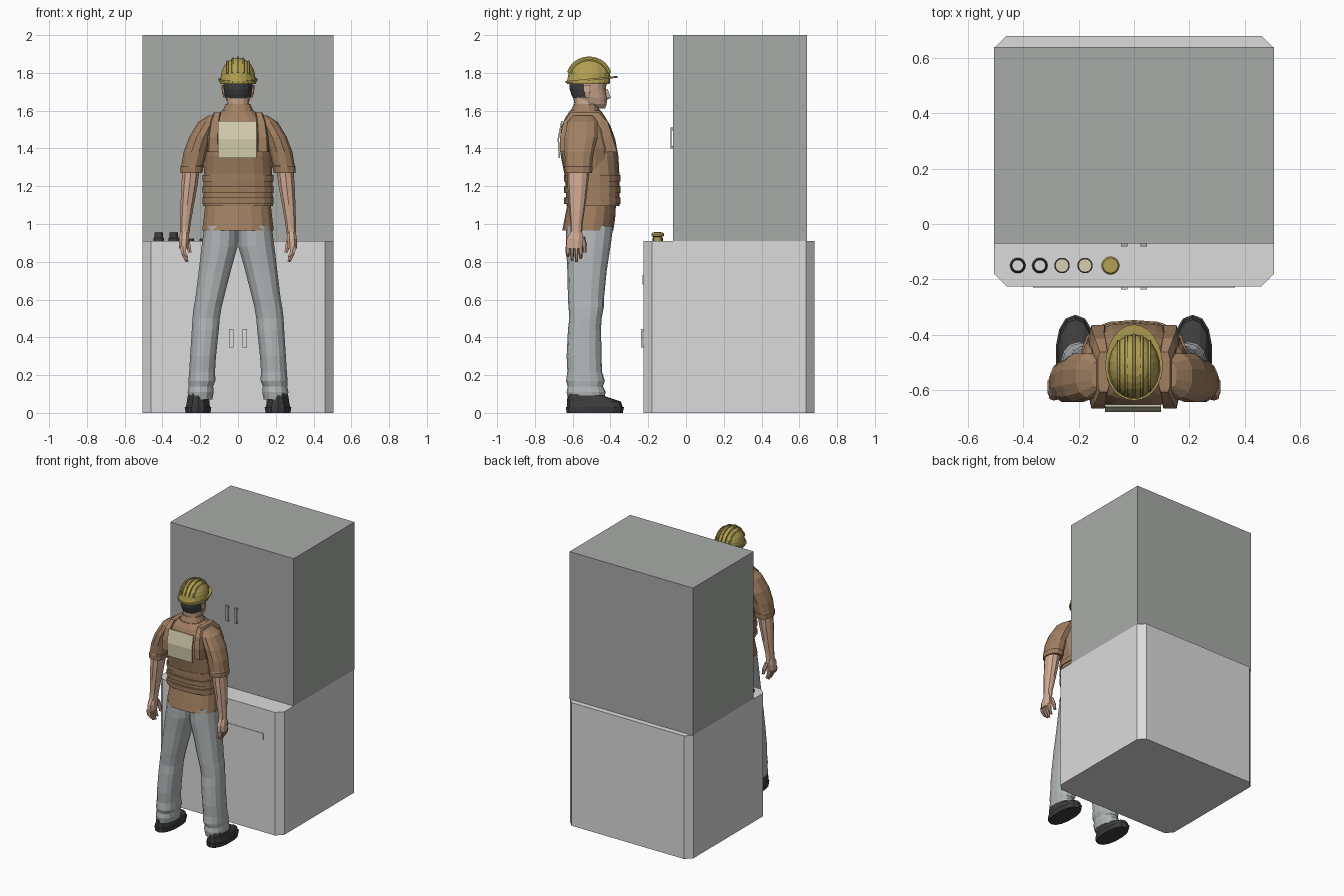
import bpy, bmesh, math

def mat(name, r, g, b):
    m = bpy.data.materials.new(name)
    lin = [((c + 0.055) / 1.055) ** 2.4 for c in (r, g, b)]
    m.diffuse_color = (*lin, 1)
    return m

LIGHT = mat("light_grey", .86, .86, .86)
GREY = mat("mid_grey", .66, .67, .66)
BLACK = mat("black", .24, .24, .24)
YELLOW = mat("yellow", .70, .63, .33)
BROWN = mat("brown", .63, .50, .38)
JEAN = mat("trouser_grey", .69, .71, .71)
SKIN = mat("skin", .82, .67, .58)
CREAM = mat("cream", .84, .81, .69)

def skin_rings(name, rings, *mats, rule=None):
    """Join matching point rings into a closed solid."""
    bm = bmesh.new()
    vs = [[bm.verts.new(p) for p in r] for r in rings]
    n = len(vs[0])
    for a, b in zip(vs, vs[1:]):
        for i in range(n):
            j = (i + 1) % n
            bm.faces.new((a[i], a[j], b[j], b[i]))
    bm.faces.new(vs[0][::-1])
    bm.faces.new(vs[-1])
    bmesh.ops.recalc_face_normals(bm, faces=bm.faces)
    if rule:
        for f in bm.faces:
            f.material_index = rule(f.calc_center_median())
    me = bpy.data.meshes.new(name)
    bm.to_mesh(me)
    bm.free()
    for m in mats:
        me.materials.append(m)
    ob = bpy.data.objects.new(name, me)
    bpy.context.collection.objects.link(ob)
    return ob

def oval(z, x0, x1, y0, y1, n=14, p=2.3):
    pts = []
    for i in range(n):
        a = 2 * math.pi * (i + .5) / n
        c, s = math.cos(a), math.sin(a)
        pts.append(((x0 + x1) / 2 + (x1 - x0) / 2 * math.copysign(abs(c) ** (2 / p), c),
                    (y0 + y1) / 2 + (y1 - y0) / 2 * math.copysign(abs(s) ** (2 / p), s), z))
    return pts

def loft(name, rows, *mats, n=14, p=2.3, rule=None):
    return skin_rings(name, [oval(*r, n=n, p=p) for r in rows], *mats, rule=rule)

def pair(name, rows, m, **kw):
    loft("right_" + name, rows, m, **kw)
    loft("left_" + name, [(z, -b, -a, c, d) for z, a, b, c, d in rows], m, **kw)

def centred(rows):
    return [(z, -rx, rx, y0, y1) for z, rx, y0, y1 in rows]

def box(name, x0, x1, y0, y1, z0, z1, m):
    return skin_rings(name, [[(x0, y0, z), (x1, y0, z), (x1, y1, z), (x0, y1, z)] for z in (z0, z1)], m)

def disc(name, x, y, rows, m, n=20):
    return loft(name, [(z, x - r, x + r, y - r, y + r) for z, r in rows], m, n=n, p=2)

# cabinet: chamfered base and plain upper box
W, F, B, C = .505, -.225, .68, .045
plan = [(-W + C, F), (W - C, F), (W, F + C), (W, B - C), (W - C, B), (-W + C, B), (-W, B - C), (-W, F + C)]
skin_rings("base_cabinet", [[(x, y, z) for x, y in plan] for z in (0, .91)], LIGHT)
box("upper_cabinet", -W, W, -.07, .64, .91, 2, GREY)
box("drawer_panel", -.365, .365, F - .004, F + .002, .68, .73, LIGHT)

# door handles: bar on two posts
for x in (-.035, .035):
    for tag, y, z0, z1, m in (("lower", F, .345, .445, LIGHT), ("upper", -.07, 1.40, 1.51, GREY)):
        box(tag + "_handle_bar", x - .012, x + .012, y - .012, y - .006, z0, z1, m)
        for z in (z0, z1 - .014):
            box(tag + "_handle_post", x - .012, x + .012, y - .008, y + .002, z, z + .014, m)

# control knobs along the ledge
for x in (-.42, -.34):
    disc("selector_knob", x, -.15, [(.91, .028), (.925, .028), (.93, .024), (.955, .022)], BLACK)
    disc("selector_cap", x, -.15, [(.953, .019), (.957, .019)], LIGHT)
for x in (-.26, -.177):
    disc("push_button_collar", x, -.15, [(.91, .028), (.92, .028)], BLACK)
    disc("push_button", x, -.15, [(.918, .025), (.926, .024)], CREAM)
disc("stop_button", -.085, -.15, [(.91, .022), (.932, .022), (.936, .033), (.948, .033), (.956, .027)], YELLOW)

# trousers and shoes
pair("trouser_leg", [
    (.99, 0, .18, -.635, -.385), (.88, 0, .195, -.635, -.40), (.75, .037, .21, -.628, -.42),
    (.60, .075, .228, -.625, -.435), (.56, .085, .236, -.622, -.435), (.50, .095, .243, -.618, -.447),
    (.44, .10, .246, -.625, -.45), (.30, .115, .255, -.632, -.447), (.22, .12, .26, -.628, -.445),
    (.17, .118, .264, -.635, -.43), (.14, .13, .262, -.626, -.44), (.11, .127, .268, -.632, -.425),
    (.07, .135, .265, -.625, -.435)], JEAN)
pair("shoe", [
    (0, .145, .278, -.632, -.335), (.03, .14, .284, -.636, -.328), (.032, .147, .277, -.63, -.335),
    (.06, .15, .272, -.63, -.345), (.085, .155, .268, -.628, -.42), (.115, .16, .262, -.62, -.47)], BLACK)

# torso
loft("shirt", centred([
    (.965, .192, -.655, -.385), (1.03, .184, -.643, -.375), (1.12, .174, -.625, -.37),
    (1.25, .176, -.635, -.37), (1.40, .20, -.65, -.375), (1.50, .195, -.652, -.405),
    (1.56, .145, -.64, -.43), (1.60, .085, -.615, -.455)]), BROWN, n=18)
loft("collar", centred([(1.56, .10, -.63, -.445), (1.60, .082, -.61, -.455), (1.635, .068, -.593, -.47)]), BROWN)
loft("vest", centred([
    (1.095, .188, -.633, -.352), (1.18, .185, -.635, -.352), (1.27, .183, -.645, -.353),
    (1.36, .178, -.663, -.358), (1.45, .166, -.668, -.375), (1.52, .15, -.658, -.40),
    (1.57, .12, -.635, -.43), (1.60, .085, -.61, -.45)]), BROWN, n=18, p=2.8)
for z in (1.105, 1.165, 1.225):
    loft("vest_strap", centred([(z, .191, -.645, -.347), (z + .035, .191, -.647, -.347)]), BROWN, n=18, p=2.8)
pair("shoulder_strap", [
    (1.38, .095, .165, -.672, -.36), (1.46, .098, .162, -.672, -.385),
    (1.54, .095, .15, -.652, -.41), (1.59, .09, .13, -.61, -.46)], BROWN, n=8, p=5)
skin_rings("back_reflector", [[(-.105, y, z), (.098, y, z), (.098, y + .008, z), (-.105, y + .008, z)]
                              for z, y in ((1.35, -.674), (1.45, -.68), (1.545, -.661))], CREAM)

# arms and hands
pair("sleeve", [
    (1.575, .09, .155, -.60, -.49), (1.54, .10, .212, -.63, -.465), (1.46, .14, .26, -.645, -.465),
    (1.38, .165, .29, -.645, -.485), (1.31, .183, .302, -.642, -.495), (1.305, .18, .306, -.645, -.492),
    (1.27, .188, .306, -.643, -.495)], BROWN, n=12)
pair("forearm", [
    (1.30, .20, .295, -.63, -.51), (1.20, .213, .302, -.627, -.52), (1.10, .232, .306, -.62, -.532),
    (1.0, .25, .308, -.612, -.548), (.95, .256, .308, -.612, -.55)], SKIN, n=10)
pair("palm", [(.965, .26, .306, -.61, -.55), (.92, .256, .314, -.635, -.54), (.87, .262, .314, -.638, -.545)], SKIN, n=8)
for i, tip in enumerate((.825, .805, .80, .815)):
    y = -.637 + i * .023
    pair("finger", [(.88, .275, .31, y, y + .022), (.845, .272, .302, y, y + .021),
                    (tip, .262, .28, y + .004, y + .018)], SKIN, n=6)
pair("thumb", [(.935, .262, .295, -.56, -.535), (.89, .25, .28, -.55, -.525), (.85, .245, .265, -.548, -.528)], SKIN, n=6)

# head, with hair on the back of the skull
loft("neck", centred([(1.56, .065, -.60, -.47), (1.62, .06, -.588, -.475), (1.69, .06, -.60, -.48)]), SKIN)
loft("head", centred([
    (1.612, .03, -.50, -.428), (1.635, .054, -.56, -.42), (1.67, .068, -.60, -.418),
    (1.685, .071, -.607, -.422), (1.715, .076, -.616, -.425), (1.745, .078, -.618, -.42),
    (1.78, .078, -.615, -.42)]), SKIN, BLACK, n=18,
    rule=lambda c: int(c.z > 1.67 and c.y < -.525))
skin_rings("nose", [[(-w, -.43, z), (w, -.43, z), (w * .4, y, z), (-w * .4, y, z)]
                    for z, w, y in ((1.66, .015, -.415), (1.668, .017, -.398), (1.715, .009, -.415))], SKIN)
pair("ear", [(1.67, .066, .078, -.53, -.51), (1.70, .07, .086, -.54, -.505), (1.735, .072, .088, -.54, -.50)], SKIN, n=8)

# hard hat: band, dome, tilted brim, ridges
HY, HZ, RX, RY = -.513, 1.775, .092, .114
loft("hat_band", centred([(1.742, .096, -.63, -.405), (1.75, .098, -.633, -.40), (1.79, .09, -.624, -.404)]),
     YELLOW, n=20, p=2)
dome = []
for i in range(7):
    a = math.radians(i * 14)
    r = math.cos(a)
    dome.append((HZ + .105 * math.sin(a), RX * r, HY - RY * r, HY + RY * r))
loft("hat_dome", centred(dome), YELLOW, n=20, p=2)
rim = [(.104 * math.cos(a), HY + (.15 if math.sin(a) > 0 else .125) * math.sin(a))
       for a in (2 * math.pi * i / 24 for i in range(24))]
skin_rings("hat_brim", [[(x, y, 1.764 + .1 * (y - HY) + h) for x, y in rim] for h in (-.005, .005)], YELLOW)
for x in (-.056, -.028, 0, .028, .056):
    k = math.sqrt(1 - (x / RX) ** 2)
    rings = []
    for i in range(11):
        a = math.radians(15 + 15 * i)
        ring = []
        for w, s in ((-.007, -.006), (-.004, .007), (.004, .007), (.007, -.006)):
            ring.append((x + w, HY + (RY * k + s) * math.cos(a), HZ + (.105 * k + s) * math.sin(a)))
        rings.append(ring)
    skin_rings("hat_ridge", rings, YELLOW)
